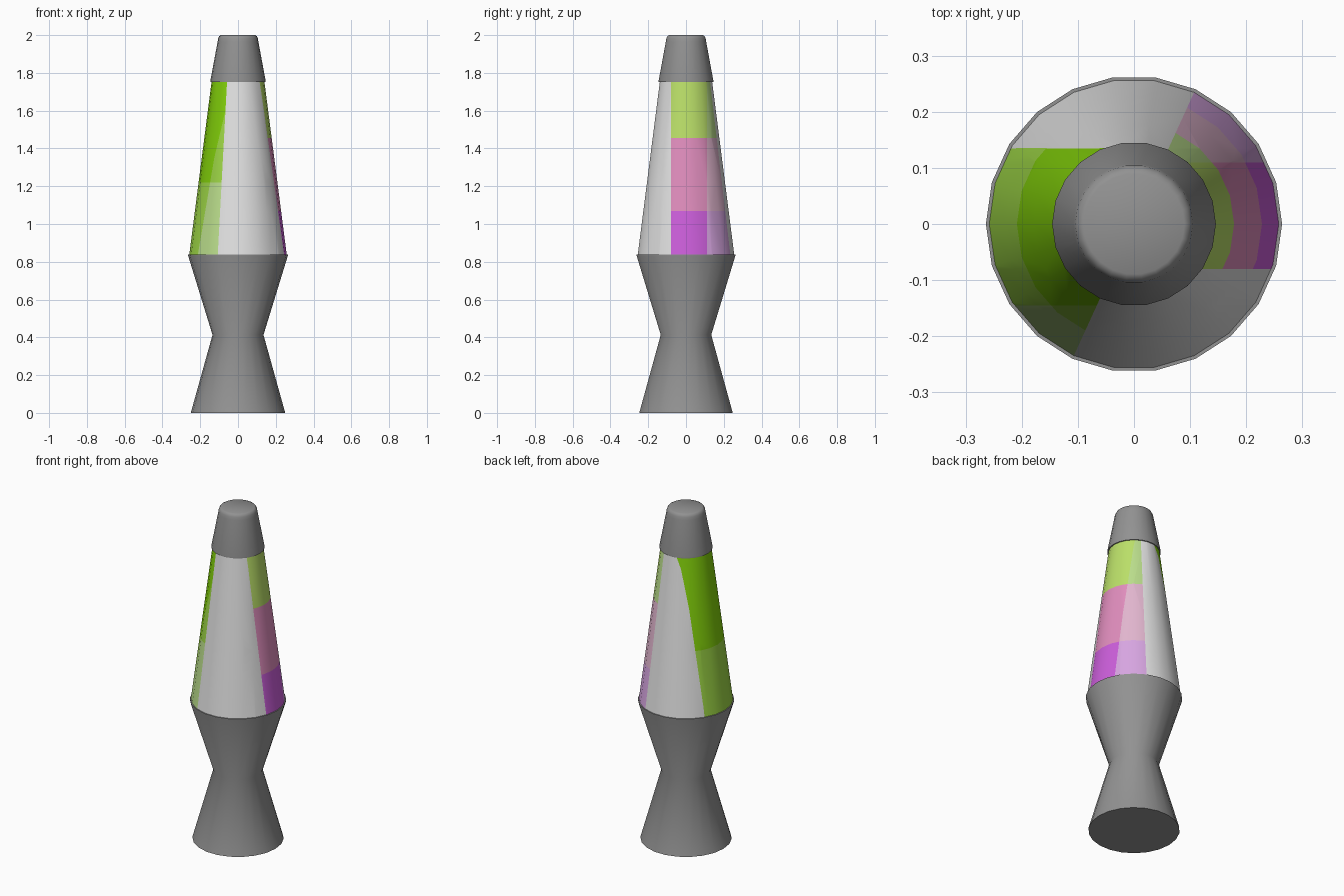
import bpy, bmesh, math
from mathutils import Vector

if "Cube" in bpy.data.objects:
    bpy.data.objects.remove(bpy.data.objects["Cube"])

SIDES = 22


def srgb(r, g, b):
    def lin(c):
        c /= 255
        return c / 12.92 if c <= 0.04045 else ((c + 0.055) / 1.055) ** 2.4
    return (lin(r), lin(g), lin(b), 1)


def material(name, rgb):
    m = bpy.data.materials.new(name)
    m.diffuse_color = srgb(*rgb)
    m.use_nodes = True
    m.node_tree.nodes["Principled BSDF"].inputs["Base Color"].default_value = m.diffuse_color
    return m


METAL = material("grey_metal", (146, 146, 146))
GLASS = [material(n, c) for n, c in (
    ("white_glass", (226, 226, 226)),
    ("green", (130, 208, 10)),
    ("leaf_green", (158, 215, 70)),
    ("pale_green", (187, 222, 140)),
    ("lime", (187, 224, 105)),
    ("pink", (225, 142, 190)),
    ("purple", (205, 95, 220)),
    ("pale_pink", (226, 182, 207)),
    ("pale_purple", (216, 166, 226)))]


def lathe(profile, cap_bottom=False, cap_top=False):
    """Turn a (radius, height) profile around z."""
    bm = bmesh.new()
    rings = []
    for r, z in profile:
        rings.append([bm.verts.new((r * math.cos(math.tau * i / SIDES),
                                    r * math.sin(math.tau * i / SIDES), z))
                      for i in range(SIDES)])
    for a, b in zip(rings, rings[1:]):
        for i in range(SIDES):
            j = (i + 1) % SIDES
            bm.faces.new((a[i], a[j], b[j], b[i]))
    if cap_bottom:
        bm.faces.new(rings[0][::-1])
    if cap_top:
        bm.faces.new(rings[-1])
    return bm


def finish(bm, name, mats):
    me = bpy.data.meshes.new(name)
    bm.to_mesh(me)
    bm.free()
    for m in mats:
        me.materials.append(m)
    ob = bpy.data.objects.new(name, me)
    bpy.context.collection.objects.link(ob)
    bpy.ops.object.select_all(action='DESELECT')
    ob.select_set(True)
    bpy.context.view_layer.objects.active = ob
    bpy.ops.object.shade_smooth_by_angle(angle=math.radians(40))
    return ob


# Hourglass base with a small lip around the glass
finish(lathe([(0.25, 0), (0.135, 0.413), (0.264, 0.832), (0.264, 0.838), (0.25, 0.838)],
             cap_bottom=True), "base", [METAL])

# Cap with a rounded top edge
finish(lathe([(0.13, 1.753), (0.146, 1.753), (0.146, 1.76), (0.108, 1.965),
              (0.105, 1.983), (0.099, 1.995), (0.09, 2.0)], cap_top=True), "cap", [METAL])

# Tapered glass, cut along the borders of its colour patches
glass = lathe([(0.259, 0.83), (0.139, 1.76)])
cuts = [(0, y, 0) for y in (-0.145, -0.08, 0.11, 0.135)]
cuts += [(0, 0, z) for z in (1.07, 1.22, 1.455)]
for co in cuts:
    bmesh.ops.bisect_plane(glass, geom=glass.verts[:] + glass.edges[:] + glass.faces[:],
                           plane_co=co, plane_no=Vector(co).normalized(), dist=1e-5)


def patch(c):
    """Index of the glass colour at a face centre."""
    ang = math.degrees(math.atan2(c.y, c.x)) % 360
    if 100 < ang < 245.5 and c.y < 0.135:          # left side, greens
        strong = c.y > -0.145
        if c.z > 1.22:
            return 1 if strong else 2
        return 2 if strong else 3
    if (ang < 65.5 or ang > 300) and c.y > -0.08:  # right side, three bands
        strong = c.y < 0.11
        if c.z > 1.455:
            return 4 if strong else 3
        if c.z > 1.07:
            return 5 if strong else 7
        return 6 if strong else 8
    return 0


for f in glass.faces:
    f.material_index = patch(f.calc_center_median())
finish(glass, "glass", GLASS)
